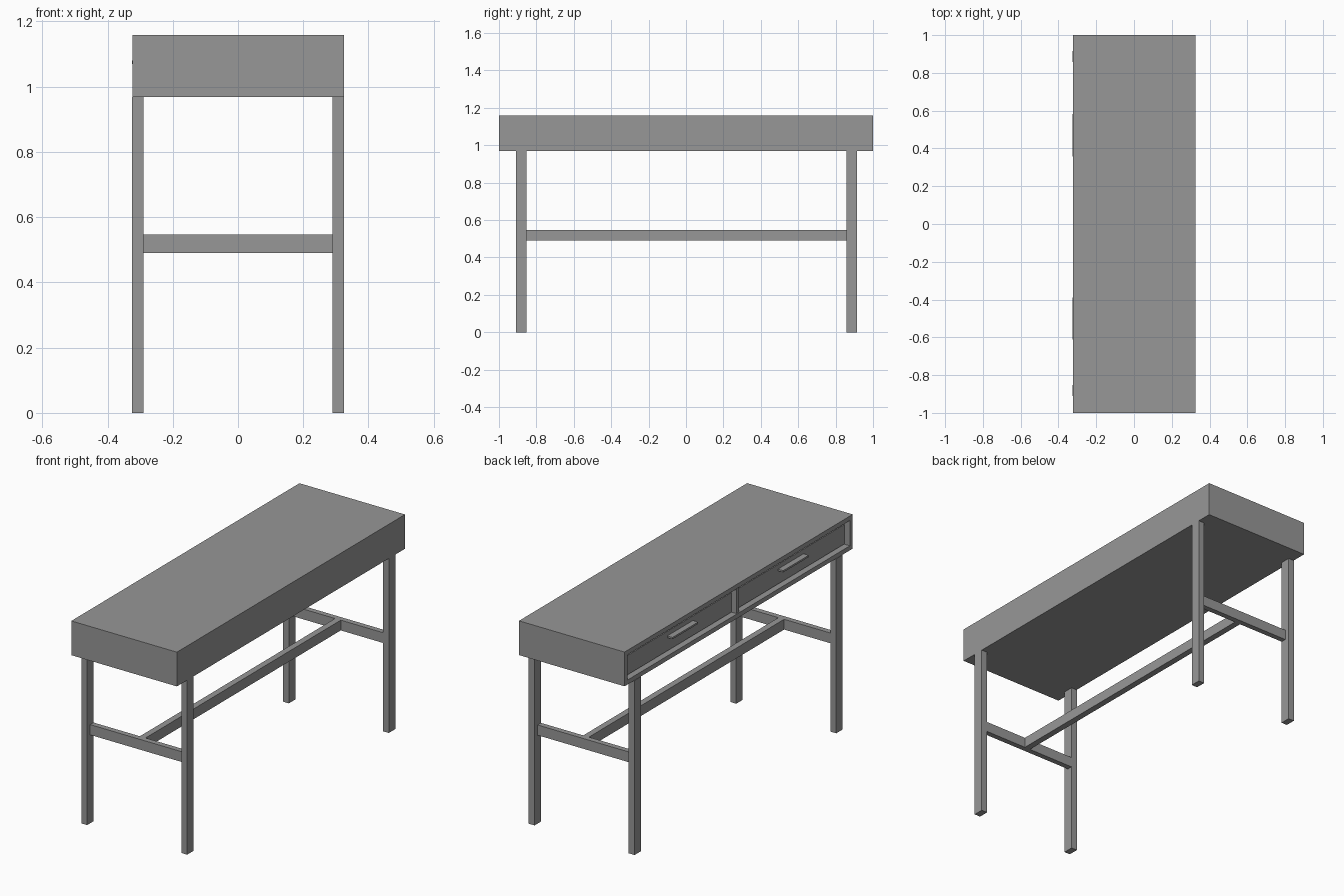
import bpy

if "Cube" in bpy.data.objects:
    bpy.data.objects.remove(bpy.data.objects["Cube"])

# Dark grey used by every part
grey = bpy.data.materials.new("dark_grey")
grey.diffuse_color = (0.31, 0.31, 0.31, 1)
grey.use_nodes = True
grey.node_tree.nodes["Principled BSDF"].inputs["Base Color"].default_value = grey.diffuse_color


def box(name, x, y, z):
    """Box from (min, max) ranges on each axis."""
    bpy.ops.mesh.primitive_cube_add(size=1, location=[sum(r) / 2 for r in (x, y, z)])
    ob = bpy.context.object
    ob.name = name
    ob.scale = [r[1] - r[0] for r in (x, y, z)]
    bpy.ops.object.transform_apply(location=True, rotation=False, scale=True)
    ob.data.materials.append(grey)
    return ob


L, R, B, T = -0.323, 0.325, 0.968, 1.158   # case sides, bottom and top
W = 0.025                                  # panel thickness

# Case, open on the drawer side (-x)
box("desk_top", (L, R), (-1, 1), (T - W, T))
box("case_bottom", (L, R), (-1, 1), (B, B + W))
box("case_back", (R - W, R), (-1 + W, 1 - W), (B + W, T - W))
box("case_divider", (L + 0.005, R - W), (-0.0125, 0.0125), (B + W, T - W))

for s, side, inner, outer in ((1, "left", 0.858, 0.915), (-1, "right", 0.853, 0.91)):
    def span(a, b):
        return tuple(sorted((s * a, s * b)))

    box(f"case_end_{side}", (L, R), span(1 - W, 1), (B + W, T - W))

    # Recessed drawer front with a slim pull
    box(f"drawer_{side}", (L + 0.03, R - 0.05), span(0.018, 0.97), (B + W + 0.004, 1.105))
    c = 0.47 if s > 0 else -0.5
    box(f"drawer_pull_{side}", (-0.325, L + 0.03), (c - 0.112, c + 0.112), (1.07, 1.08))

    # Legs and a thinner cross rail flush with their inner faces
    for lx, end in ((-0.307, "front"), (0.307, "back")):
        box(f"leg_{side}_{end}", (lx - 0.018, lx + 0.018), span(inner, outer), (0, B))
    box(f"cross_rail_{side}", (-0.29, 0.29), span(inner, inner + 0.03), (0.49, 0.547))

# Long rail between the cross rails
box("long_rail", (-0.005, 0.03), (-0.853, 0.858), (0.49, 0.547))
